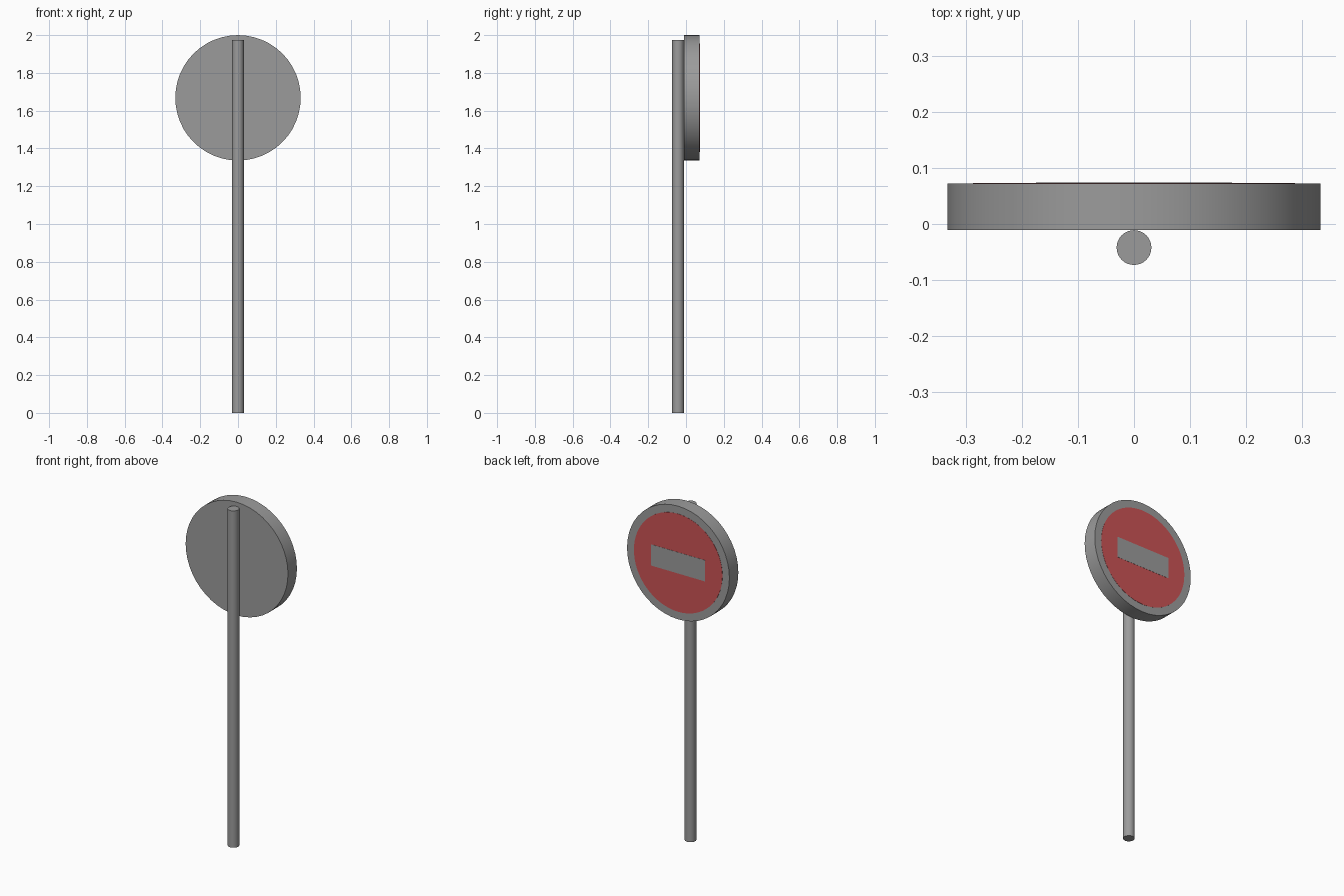
import bpy
import bmesh
import math
from mathutils import Matrix

if "Cube" in bpy.data.objects:
    bpy.data.objects.remove(bpy.data.objects["Cube"])


def material(name, rgb):
    m = bpy.data.materials.new(name)
    m.diffuse_color = (*rgb, 1.0)
    m.use_nodes = True
    m.node_tree.nodes["Principled BSDF"].inputs["Base Color"].default_value = m.diffuse_color
    return m


GREY = material("grey metal", (0.33, 0.33, 0.33))
RED = material("sign red", (0.60, 0.088, 0.092))


def finish(name, bm, mat):
    bmesh.ops.recalc_face_normals(bm, faces=bm.faces)
    mesh = bpy.data.meshes.new(name)
    bm.to_mesh(mesh)
    bm.free()
    mesh.materials.append(mat)
    ob = bpy.data.objects.new(name, mesh)
    bpy.context.collection.objects.link(ob)
    bpy.ops.object.select_all(action='DESELECT')
    ob.select_set(True)
    bpy.context.view_layer.objects.active = ob
    return ob


def cylinder(name, radius, depth, centre, mat, sides, along_y=False):
    bm = bmesh.new()
    mtx = Matrix.Translation(centre)
    if along_y:
        mtx = mtx @ Matrix.Rotation(math.pi / 2, 4, 'X')
    bmesh.ops.create_cone(bm, cap_ends=True, segments=sides, radius1=radius,
                          radius2=radius, depth=depth, matrix=mtx)
    ob = finish(name, bm, mat)
    bpy.ops.object.shade_smooth_by_angle(angle=math.radians(35))
    return ob


def box(name, size, centre, mat):
    bm = bmesh.new()
    bmesh.ops.create_cube(bm, size=1.0, matrix=Matrix.Translation(centre)
                          @ Matrix.Diagonal((*size, 1.0)))
    return finish(name, bm, mat)


Z = 1.668       # height of the sign centre
FACE = 0.072    # y of the painted side

# Round pole standing against the back of the sign
cylinder("pole", 0.031, 1.975, (0, -0.042, 1.975 / 2), GREY, 32)

# Thick round sign plate
cylinder("sign_disc", 0.332, FACE + 0.011, (0, (FACE - 0.011) / 2, Z),
         GREY, 48, along_y=True)

# Painted red circle and the grey bar across it, as thin plates
cylinder("red_circle", 0.287, 0.002, (0, FACE, Z), RED, 64, along_y=True)
box("bar", (0.35, 0.004, 0.124), (0, FACE, Z), GREY)
